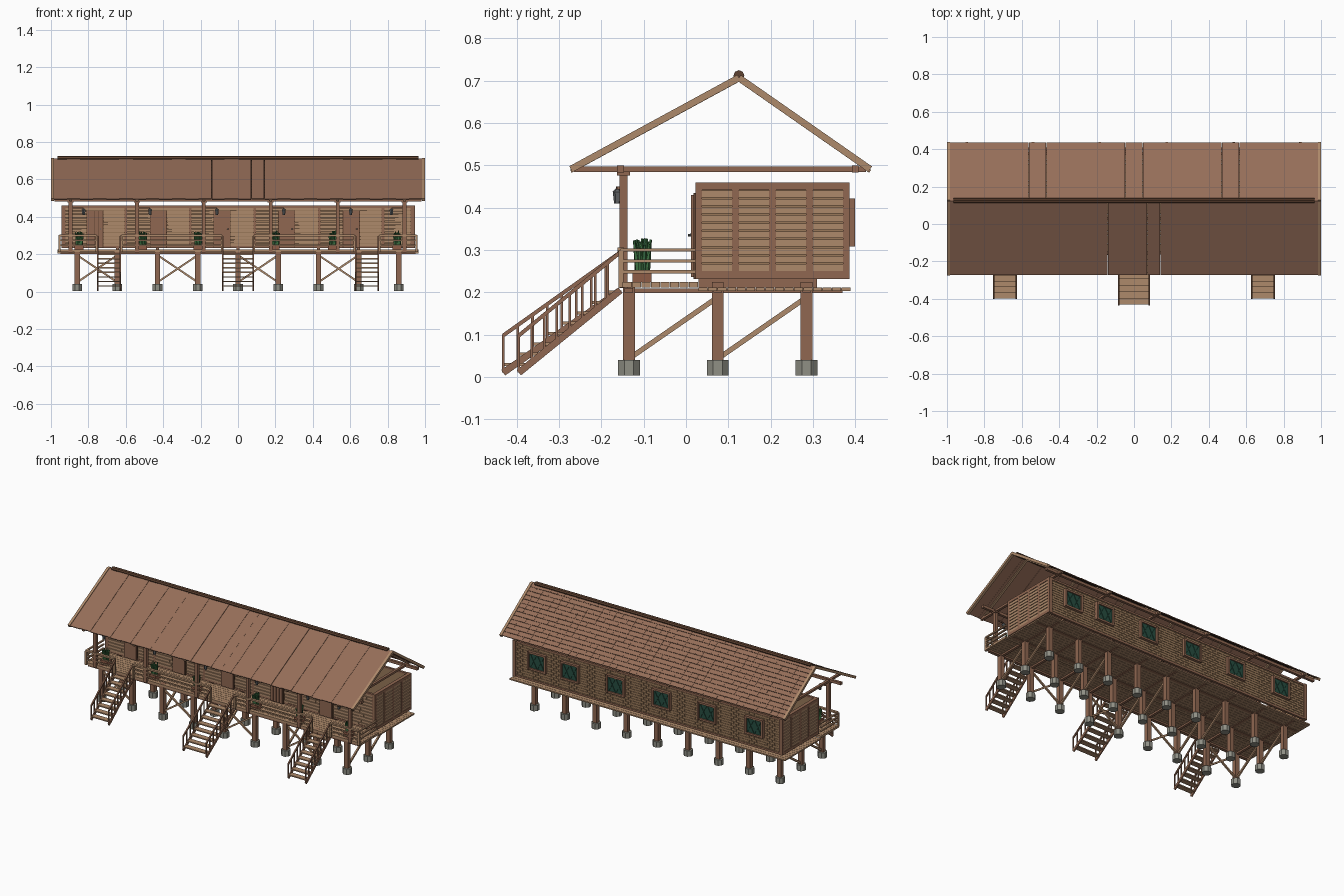
import bpy, bmesh, math, random
from mathutils import Vector, Matrix

random.seed(4)
if "Cube" in bpy.data.objects:
    bpy.data.objects.remove(bpy.data.objects["Cube"])


def material(name, rgb):
    m = bpy.data.materials.new(name)
    m.use_nodes = True
    col = [(c / 255) ** 2.2 for c in rgb] + [1]
    m.diffuse_color = col
    m.node_tree.nodes["Principled BSDF"].inputs["Base Color"].default_value = col
    return m


WOOD = material("brown_wood", (142, 103, 82))
TAN = material("tan_wood", (172, 136, 106))
ROOF = material("roof_brown", (148, 109, 89))
WEAVE = material("woven_tan", (152, 120, 90))
DARK = material("dark_wood", (95, 68, 52))
STONE = material("footing_grey", (142, 142, 132))
LEAF = material("leaf_green", (62, 112, 68))
POT = material("clay", (140, 92, 72))
GLASS = material("window_green", (42, 78, 66))
METAL = material("lamp_grey", (95, 98, 100))


class Part:
    """Collects simple solids into one mesh object."""

    def __init__(self, name, mat):
        self.name, self.mat, self.bm = name, mat, bmesh.new()

    def solid(self, centre, size, rot=None):
        m = Matrix.Translation(centre) @ (rot or Matrix.Identity(4)) @ Matrix.Diagonal((*size, 1))
        bmesh.ops.create_cube(self.bm, size=1, matrix=m)

    def span(self, x0, x1, y0, y1, z0, z1):
        self.solid(((x0 + x1) / 2, (y0 + y1) / 2, (z0 + z1) / 2), (x1 - x0, y1 - y0, z1 - z0))

    def beam(self, a, b, w, h):
        a, b = Vector(a), Vector(b)
        rot = (b - a).to_track_quat('X', 'Z').to_matrix().to_4x4()
        self.solid((a + b) / 2, ((b - a).length, w, h), rot)

    def cone(self, centre, r1, r2, depth, sides, rot=None):
        m = Matrix.Translation(centre) @ (rot or Matrix.Identity(4))
        bmesh.ops.create_cone(self.bm, cap_ends=True, segments=sides, radius1=r1,
                              radius2=r2, depth=depth, matrix=m)

    def done(self):
        me = bpy.data.meshes.new(self.name)
        self.bm.to_mesh(me)
        self.bm.free()
        me.materials.append(self.mat)
        bpy.context.collection.objects.link(bpy.data.objects.new(self.name, me))


# Stilts on stone footings with braces
COLS = [-0.86 + i * 0.215 for i in range(9)]
ROWS = [-0.135, 0.075, 0.285]
stilts, footings, braces = Part("stilts", WOOD), Part("footings", STONE), Part("braces", TAN)
for i, x in enumerate(COLS):
    for y in ROWS:
        stilts.span(x - 0.014, x + 0.014, y - 0.014, y + 0.014, 0.03, 0.225)
        footings.cone((x, y, 0.022), 0.028, 0.028, 0.036, 8, Matrix.Rotation(math.pi / 8, 4, 'Z'))
    if i % 2 == 0:
        for y in ROWS[:2]:
            braces.beam((x, y + 0.01, 0.05), (x, y + 0.205, 0.185), 0.01, 0.012)
        if i < 8:
            for a, b in ((0.05, 0.195), (0.195, 0.05)):
                braces.beam((x, ROWS[0], a), (x + 0.215, ROWS[0], b), 0.01, 0.01)
for p in (stilts, footings, braces):
    p.done()

# Floor boards and joists
deck = Part("deck_boards", TAN)
for i in range(8):
    y = -0.15 + i * 0.0225
    deck.span(-0.965, 0.965, y, y + 0.021, 0.211, 0.225)
for i in range(16):
    y = 0.03 + i * 0.0225
    deck.span(-0.965, 0.965, y, y + 0.021, 0.203, 0.211)
deck.done()
joists = Part("joists", WOOD)
for y in ROWS:
    joists.span(-0.95, 0.95, y - 0.01, y + 0.01, 0.2, 0.21)
for x in COLS:
    joists.span(x - 0.008, x + 0.008, -0.148, 0.37, 0.199, 0.209)
    joists.span(x - 0.008, x + 0.008, 0.03, 0.31, 0.211, 0.232)
joists.done()

# House frame, end walls and front slats
Z0, Z1, HX, YF, YB = 0.232, 0.46, 0.945, 0.022, 0.385
frame, slats, backing = Part("wall_frame", WOOD), Part("wall_slats", TAN), Part("wall_panels", WEAVE)
for s in (-1, 1):
    e = sorted((s * HX, s * (HX - 0.022)))
    for z in ((Z0, Z0 + 0.018), (Z1 - 0.018, Z1)):
        frame.span(*e, YF, YB, *z)
    for i in range(5):
        y = YF + i * 0.0872
        w = 0.016
        frame.span(*e, y, y + w, Z0, Z1)
    p = sorted((s * (HX - 0.008), s * (HX - 0.014)))
    backing.span(p[0], p[1], YF, YB, Z0, Z1)
    q = sorted((s * (HX - 0.002), s * (HX - 0.008)))
    for k in range(10):
        z = Z0 + 0.019 + k * 0.0193
        slats.span(*q, YF + 0.01, YB - 0.01, z, z + 0.0155)
backing.span(-HX + 0.01, HX - 0.01, YF + 0.01, YF + 0.015, Z0, Z1)
DOORS = [-0.765, -0.425, -0.085, 0.26, 0.605]
studs = [-0.93, -0.6, -0.255, 0.09, 0.435, 0.775, 0.93]
for a, b in zip(studs, studs[1:]):
    for k in range(11):
        z = Z0 + 0.008 + k * 0.0195
        cut = a + (b - a) * random.uniform(0.25, 0.75)
        slats.span(a, cut, YF + 0.001, YF + 0.01, z, z + 0.016)
        slats.span(cut, b, YF + 0.004, YF + 0.01, z, z + 0.016)
for x in studs:
    frame.span(x - 0.007, x + 0.007, YF, YF + 0.014, Z0, Z1)
for z in (Z0, Z1 - 0.012):
    frame.span(-HX, HX, YF + 0.001, YF + 0.015, z, z + 0.012)
    frame.span(-HX, HX, YB - 0.016, YB - 0.002, z, z + 0.012)
for p in (frame, slats):
    p.done()

# Woven back wall with lattice windows
backing.span(-HX + 0.01, HX - 0.01, YB - 0.014, YB - 0.009, Z0, Z1)
backing.done()
weave = Part("back_wall_weave", WEAVE)
for k in range(15):
    z = Z0 + 0.003 + k * 0.015
    for i in range(52):
        x = -HX + 0.004 + i * 0.036 + (k % 2) * 0.018
        weave.span(x, min(x + 0.034, HX - 0.002), YB - 0.01, YB - 0.005, z, z + 0.0135)
weave.done()
panes, trim = Part("window_panes", GLASS), Part("window_frames", WOOD)
for x in (0.77, 0.54, 0.22, -0.1, -0.42, -0.75):
    panes.span(x - 0.055, x + 0.055, YB - 0.006, YB + 0.004, 0.315, 0.415)
    for s in (-1, 1):
        trim.span(x + s * 0.058 - 0.006, x + s * 0.058 + 0.006, YB - 0.006, YB + 0.014, 0.308, 0.422)
        trim.span(x - 0.064, x + 0.064, YB - 0.006, YB + 0.012,
                  0.365 + s * 0.051 - 0.006, 0.365 + s * 0.051 + 0.006)
    for d in (-0.025, 0.025):
        panes.beam((x + d - 0.025, YB + 0.005, 0.318), (x + d + 0.025, YB + 0.005, 0.412), 0.004, 0.004)
        panes.beam((x + d + 0.025, YB + 0.005, 0.318), (x + d - 0.025, YB + 0.005, 0.412), 0.004, 0.004)
panes.done()
trim.done()

# Doors
doors, casing, knobs = Part("doors", WOOD), Part("door_frames", DARK), Part("door_knobs", METAL)
for x in DOORS:
    casing.span(x - 0.046, x + 0.046, YF - 0.004, YF + 0.004, Z0, 0.435)
    for i in range(4):
        a = x - 0.042 + i * 0.021
        doors.span(a, a + 0.02, YF - 0.01, YF, Z0 + 0.004, 0.43)
    knobs.cone((x + 0.03, YF - 0.012, 0.335), 0.004, 0.003, 0.01, 8, Matrix.Rotation(math.pi / 2, 4, 'X'))
for p in (doors, casing, knobs):
    p.done()

# Roof: plank front slope, tiled back slope
RIDGE, FRONT, BACK = Vector((0, 0.125, 0.708)), Vector((0, -0.272, 0.492)), Vector((0, 0.435, 0.492))
rafters, planks, tiles = Part("rafters", TAN), Part("roof_planks", ROOF), Part("roof_tiles", ROOF)


def at(x, v, dz=0):
    return Vector((x, v.y, v.z + dz))


n = 28
for i in range(n):
    x = -0.985 + (i + 0.5) * 1.97 / n
    h = 0.002 * (i % 2) + random.uniform(0, 0.001)
    planks.beam(at(x, FRONT, h), at(x, RIDGE, h), 1.97 / n + random.uniform(-0.002, 0.004), 0.006)
cols, rows = 42, 13
for i in range(cols):
    x = -0.985 + (i + 0.5) * 1.97 / cols
    for k in range(rows):
        a, b = BACK.lerp(RIDGE, k / rows), BACK.lerp(RIDGE, (k + 1.1) / rows)
        h = random.uniform(0, 0.0015)
        tiles.beam(at(x, a, 0.003 + h), at(x, b, -0.001 + h), 1.95 / cols, 0.005)
planks.done()
tiles.done()
POSTS = [-0.895, -0.54, -0.183, 0.175, 0.533, 0.89]
for end in (FRONT, BACK):
    for x in (-0.992, 0.992):
        rafters.beam(at(x, end, -0.001), at(x, RIDGE, -0.001), 0.016, 0.016)
    for x in POSTS:
        rafters.beam(at(x, end, -0.006), at(x, RIDGE, -0.006), 0.014, 0.008)
rafters.done()
ridge = Part("ridge_pole", DARK)
ridge.cone((0, 0.125, 0.712), 0.013, 0.013, 1.93, 8, Matrix.Rotation(math.pi / 2, 4, 'Y'))
ridge.done()

# Veranda posts, tie beams and wall plates
posts = Part("veranda_posts", WOOD)
for x in POSTS:
    posts.span(x - 0.01, x + 0.01, -0.157, -0.138, 0.21, 0.485)
    posts.span(x - 0.016, x + 0.016, -0.163, -0.132, 0.476, 0.485)
    posts.span(x - 0.008, x + 0.008, -0.265, 0.425, 0.484, 0.497)
for y in (-0.155, 0.4):
    posts.span(-0.98, 0.98, y - 0.008, y + 0.008, 0.483, 0.5)
posts.done()

# Railings between the stair openings
STAIRS = [(-0.69, 0.066, -0.395), (0, 0.086, -0.432), (0.69, 0.066, -0.395)]
rails = Part("railings", TAN)
edges = [-0.955] + [v for x, w, _ in STAIRS for v in (x - w, x + w)] + [0.955]
for a, b in zip(edges[::2], edges[1::2]):
    rails.span(a, b, -0.162, -0.146, 0.296, 0.306)
    for z in (0.245, 0.27):
        rails.span(a, b, -0.156, -0.15, z, z + 0.008)
    for x in (a, b):
        rails.span(x - 0.006, x + 0.006, -0.16, -0.148, 0.212, 0.3)
for s in (-1, 1):
    for z in (0.245, 0.27, 0.296):
        rails.span(s * 0.955 - 0.005, s * 0.955 + 0.005, -0.155, YF, z, z + 0.008)
rails.done()

# Stairs
stringers, treads, handrails = Part("stair_stringers", WOOD), Part("stair_treads", TAN), Part("stair_rails", WOOD)
for x, w, foot in STAIRS:
    low, top = Vector((0, foot, 0.01)), Vector((0, -0.155, 0.205))
    for s in (-1, 1):
        sx = x + s * (w - 0.005)
        stringers.beam(at(sx, low), at(sx, top), 0.008, 0.016)
        handrails.beam(at(sx, low, 0.088), at(sx, top, 0.09), 0.008, 0.009)
        for k in range(8):
            p = low.lerp(top, k / 8)
            handrails.span(sx - 0.003, sx + 0.003, p.y - 0.003, p.y + 0.003, p.z, p.z + 0.09)
    for k in range(8):
        p = low.lerp(top, (k + 0.5) / 8)
        treads.span(x - w + 0.008, x + w - 0.008, p.y - 0.017, p.y + 0.017, p.z + 0.004, p.z + 0.011)
for p in (stringers, treads, handrails):
    p.done()

# Potted plants
pots, leaves = Part("planters", POT), Part("plants", LEAF)
for x in (-0.85, -0.51, -0.215, 0.2, 0.505, 0.85):
    pots.span(x - 0.023, x + 0.023, -0.127, -0.081, 0.225, 0.253)
    for k in range(14):
        a, r = k * 2.4, 0.018 * math.sqrt(k / 14)
        tilt = Matrix.Rotation(a, 4, 'Z') @ Matrix.Rotation(0.15, 4, 'Y')
        h = random.uniform(0.055, 0.078)
        leaves.cone((x + r * math.cos(a), -0.104 + r * math.sin(a), 0.25 + h / 2), 0.008, 0.003, h, 5, tilt)
pots.done()
leaves.done()

# Hanging lanterns on brackets
arms, lamps = Part("lamp_brackets", WOOD), Part("lanterns", METAL)
for i, x in enumerate(POSTS):
    lx = x + (0.07 if i < 5 else -0.07)
    arms.beam((x, -0.16, 0.447), (lx, -0.162, 0.447), 0.007, 0.007)
    lamps.cone((lx, -0.162, 0.424), 0.008, 0.011, 0.028, 6)
    lamps.cone((lx, -0.162, 0.441), 0.013, 0.004, 0.008, 6)
arms.done()
lamps.done()
